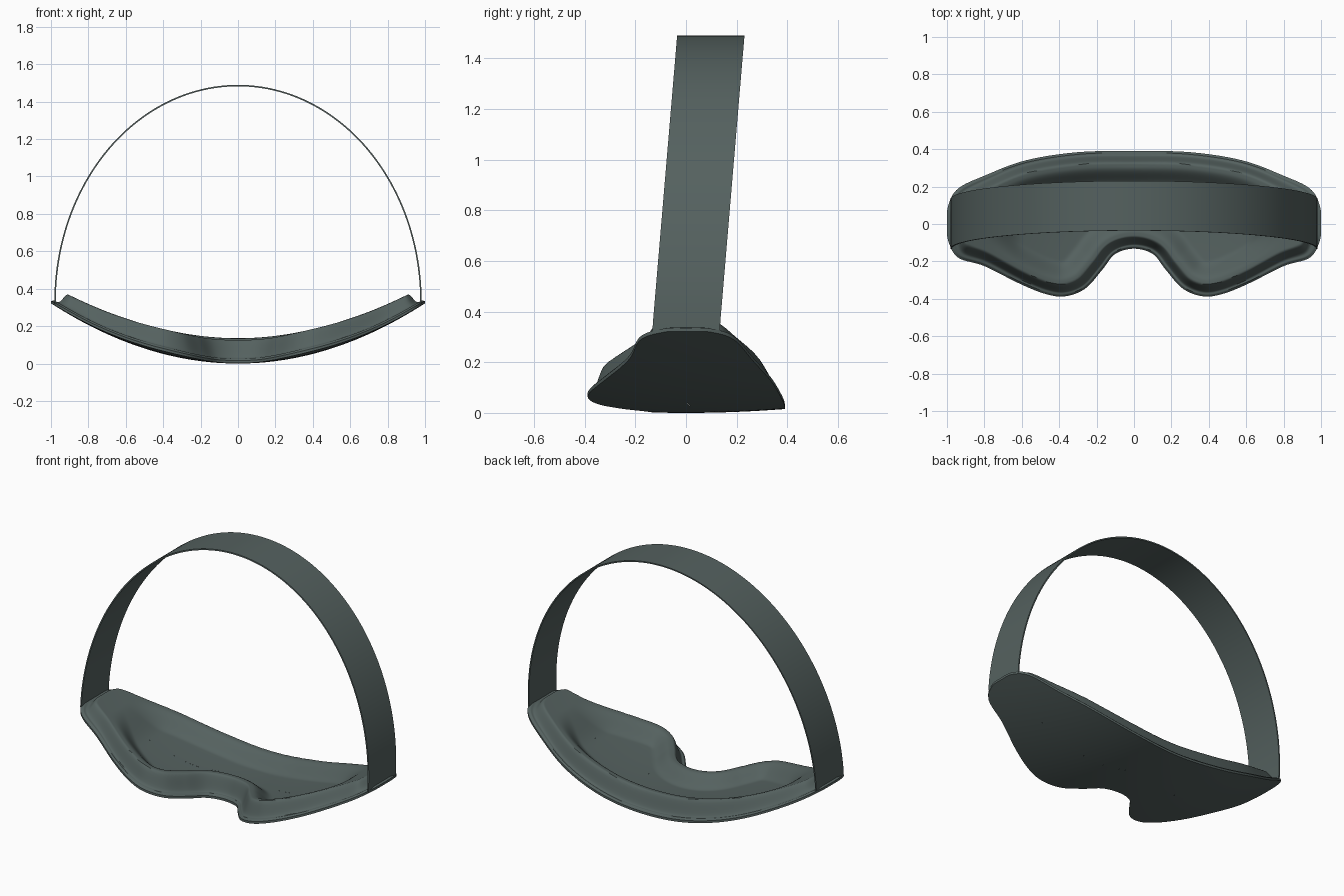
import bpy, bmesh, math
from mathutils import Vector, kdtree

if "Cube" in bpy.data.objects:
    bpy.data.objects.remove(bpy.data.objects["Cube"])

mat = bpy.data.materials.new("dark_fabric")
mat.diffuse_color = (0.09, 0.12, 0.115, 1)
mat.use_nodes = True
mat.node_tree.nodes["Principled BSDF"].inputs["Base Color"].default_value = mat.diffuse_color

# Right half of the mask outline, from back middle to nose middle
HALF = [(0, .39), (.3, .384), (.58, .34), (.8, .258), (.94, .19), (.993, .1), (1.0, 0),
        (.993, -.09), (.94, -.18), (.8, -.225), (.62, -.315), (.48, -.372), (.37, -.387),
        (.26, -.345), (.17, -.245), (.1, -.16), (0, -.132)]
CTRL = [Vector(p) for p in HALF + [(-x, y) for x, y in HALF[-2:0:-1]]]


def spline(n):
    """Closed Catmull-Rom curve resampled with n points per span."""
    out, m = [], len(CTRL)
    for i in range(m):
        a, b, c, d = (CTRL[(i + k) % m] for k in (-1, 0, 1, 2))
        for j in range(n):
            t = j / n
            out.append(0.5 * (2 * b + (c - a) * t + (2 * a - 5 * b + 4 * c - d) * t ** 2
                              + (3 * b - a - 3 * c + d) * t ** 3))
    return out


def smooth(a, b, v):
    t = min(max((v - a) / (b - a), 0), 1)
    return t * t * (3 - 2 * t)


dense = spline(120)
tree = kdtree.KDTree(len(dense))
for i, p in enumerate(dense):
    tree.insert((p.x, p.y, 0), i)
tree.balance()


def base(p):
    return 0.322 * p.x ** 2 + 0.1 * p.y ** 2


def thickness(p):
    """Flange, raised padded rim, then the hollow over the eyes."""
    d = tree.find((p.x, p.y, 0))[2] / (1 + 0.7 * abs(p.x) ** 6)
    h = 0.014 + 0.012 * smooth(0, .012, d)
    rim = 0.099 - 0.03 * abs(p.x) ** 3
    h += rim * smooth(.018, .068, d)
    h -= 0.07 * smooth(.085, .19, d) * (1 - smooth(.6, .8, abs(p.x)))
    return h


def finish(bm, name):
    bmesh.ops.remove_doubles(bm, verts=bm.verts, dist=1e-5)
    bmesh.ops.recalc_face_normals(bm, faces=bm.faces)
    me = bpy.data.meshes.new(name)
    bm.to_mesh(me)
    bm.free()
    me.materials.append(mat)
    ob = bpy.data.objects.new(name, me)
    bpy.context.collection.objects.link(ob)
    bpy.context.view_layer.objects.active = ob
    ob.select_set(True)
    bpy.ops.object.shade_smooth_by_angle(angle=math.radians(40))
    ob.select_set(False)
    return ob


def bridge(bm, rings, closed=True):
    for r, s in zip(rings, rings[1:]):
        n = len(r)
        for i in range(n if closed else n - 1):
            j = (i + 1) % n
            bm.faces.new((r[i], r[j], s[j], s[i]))


# Padded mask: rings shrink from the outline to a curved spine
outline = spline(8)


def toward_spine(p, t):
    sx = max(-.74, min(.74, p.x * .82))
    return p.lerp(Vector((sx, .13 * math.exp(-(sx / .2) ** 2))), t)


bm = bmesh.new()
rings = []
for k in range(12, -1, -1):
    pts = [toward_spine(p, k / 12) for p in outline]
    rings.append([bm.verts.new((p.x, p.y, base(p))) for p in pts])
N = 46
for k in range(N + 1):
    pts = [toward_spine(p, (k / N) ** 1.25) for p in outline]
    rings.append([bm.verts.new((p.x, p.y, base(p) + thickness(p))) for p in pts])
bridge(bm, rings)
finish(bm, "padded_mask")

# Elastic head strap: thin half-ellipse band leaning backwards
bm = bmesh.new()
rings = []
for k in range(97):
    a = math.pi * k / 96
    ring = []
    for off, y in ((0, -.133), (0, .133), (-.008, .133), (-.008, -.133)):
        z = (1.16 + off) * math.sin(a)
        ring.append(bm.verts.new(((.982 + off) * math.cos(a), y + .098 * z / 1.16, .33 + z)))
    rings.append(ring)
# tuck the ends into the mask
for r in (rings[0], rings[-1]):
    for v in r:
        v.co.z -= .012
bridge(bm, rings)
bm.faces.new(rings[0])
bm.faces.new(rings[-1])
finish(bm, "head_strap")
